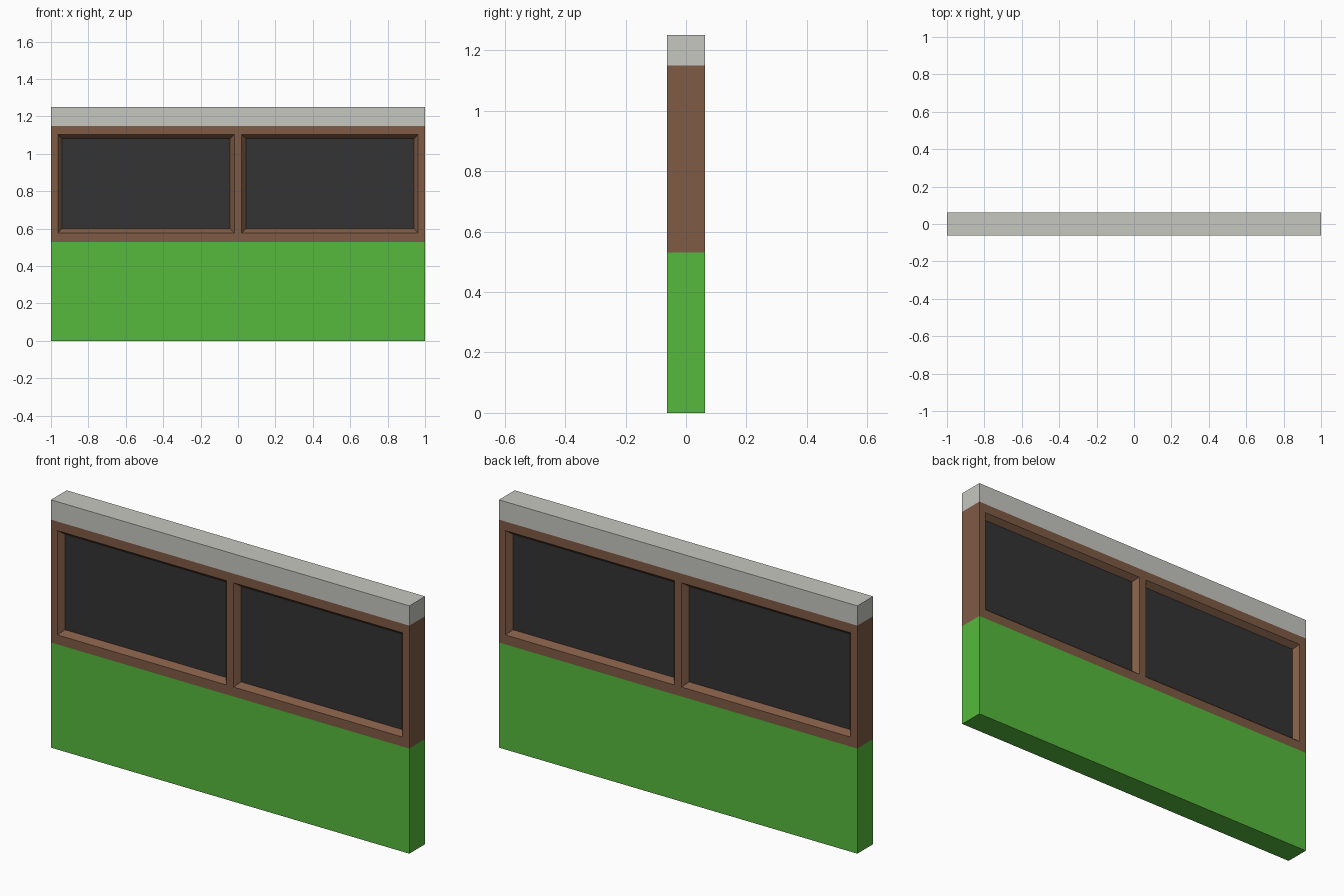
import bpy, bmesh
from mathutils import Vector

if "Cube" in bpy.data.objects:
    bpy.data.objects.remove(bpy.data.objects["Cube"])

# Overall sizes
HALF_X, HALF_Y, HEIGHT = 1.0, 0.0625, 1.25
BASE_TOP, FRAME_TOP = 0.53, 1.15
WIN_X0, WIN_X1 = 0.02, 0.963      # window opening, mirrored in x
WIN_Z0, WIN_Z1 = 0.578, 1.104
TAPER, DEPTH = 0.022, 0.027       # sloping window reveal


def srgb(c):
    return c / 12.92 if c <= 0.04045 else ((c + 0.055) / 1.055) ** 2.4


def material(name, rgb):
    m = bpy.data.materials.new(name)
    m.diffuse_color = [srgb(c / 255) for c in rgb] + [1]
    m.use_nodes = True
    m.node_tree.nodes["Principled BSDF"].inputs["Base Color"].default_value = m.diffuse_color
    return m


GREEN, BROWN, GREY, DARK = range(4)
mats = [material("green_base", (86, 186, 60)),
        material("brown_frame", (127, 91, 69)),
        material("pale_grey_cap", (199, 199, 192)),
        material("dark_glass", (52, 52, 52))]

# Solid wall block
bm = bmesh.new()
bmesh.ops.create_cube(bm, size=1)
for v in bm.verts:
    v.co = Vector((v.co.x * 2 * HALF_X, v.co.y * 2 * HALF_Y, (v.co.z + 0.5) * HEIGHT))


def cut(co, normal):
    geom = bm.verts[:] + bm.edges[:] + bm.faces[:]
    bmesh.ops.bisect_plane(bm, geom=geom, plane_co=co, plane_no=normal)


# Cut colour bands and window outlines
for z in (BASE_TOP, WIN_Z0, WIN_Z1, FRAME_TOP):
    cut((0, 0, z), (0, 0, 1))
for x in (-WIN_X1, -WIN_X0, WIN_X0, WIN_X1):
    cut((x, 0, 0), (1, 0, 0))

# Colour by height
bm.normal_update()
for f in bm.faces:
    z = f.calc_center_median().z
    f.material_index = GREEN if z < BASE_TOP else BROWN if z < FRAME_TOP else GREY


def is_window(f):
    c = f.calc_center_median()
    return (abs(f.normal.y) > 0.9 and WIN_Z0 < c.z < WIN_Z1
            and WIN_X0 < abs(c.x) < WIN_X1)


# Recessed windows, front and back
windows = [f for f in bm.faces if is_window(f)]
bmesh.ops.inset_individual(bm, faces=windows, thickness=TAPER, depth=-DEPTH,
                           use_even_offset=True)
for f in windows:
    f.material_index = DARK

bm.normal_update()
mesh = bpy.data.meshes.new("window_wall")
bm.to_mesh(mesh)
bm.free()
for m in mats:
    mesh.materials.append(m)
bpy.context.collection.objects.link(bpy.data.objects.new("window_wall", mesh))
